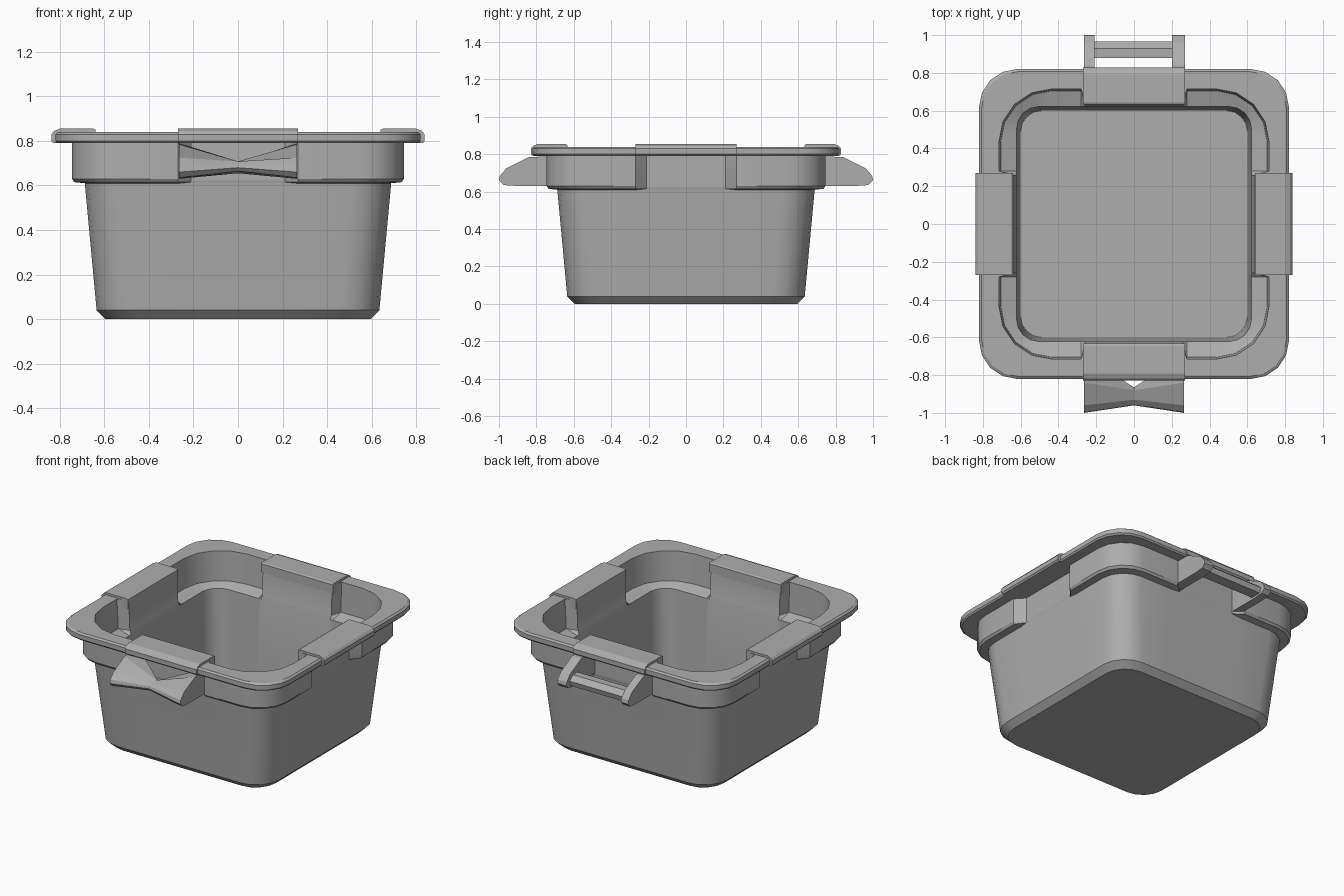
import bpy, bmesh, math
from mathutils import Matrix

cube = bpy.data.objects.get("Cube")
if cube:
    bpy.data.objects.remove(cube, do_unlink=True)

grey = bpy.data.materials.new("plain_grey")
grey.use_nodes = True
COLOUR = (0.42, 0.42, 0.42, 1)
grey.diffuse_color = COLOUR
grey.node_tree.nodes["Principled BSDF"].inputs["Base Color"].default_value = COLOUR


def finish(bm, name, smooth=False):
    bmesh.ops.recalc_face_normals(bm, faces=bm.faces[:])
    mesh = bpy.data.meshes.new(name)
    bm.to_mesh(mesh)
    bm.free()
    mesh.materials.append(grey)
    obj = bpy.data.objects.new(name, mesh)
    bpy.context.collection.objects.link(obj)
    if smooth:
        bpy.ops.object.select_all(action='DESELECT')
        obj.select_set(True)
        bpy.context.view_layer.objects.active = obj
        bpy.ops.object.shade_smooth_by_angle(angle=math.radians(30))
    return obj


def loft(bm, rings):
    """Skin closed rings of equal length and cap both ends."""
    vs = [[bm.verts.new(p) for p in ring] for ring in rings]
    n = len(vs[0])
    for a, b in zip(vs, vs[1:]):
        for i in range(n):
            j = (i + 1) % n
            bm.faces.new((a[i], a[j], b[j], b[i]))
    bm.faces.new(vs[0][::-1])
    bm.faces.new(vs[-1])


def ring(half, radius, z, middle=None, w_out=0.28, w_in=0.26, seg=4):
    """Rounded square whose side middles may step to another distance."""
    middle = half if middle is None else middle
    side = [(half, -w_out), (middle, -w_in), (middle, w_in), (half, w_out)]
    c = half - radius
    for k in range(seg + 1):
        a = math.pi / 2 * k / seg
        side.append((c + radius * math.cos(a), c + radius * math.sin(a)))
    pts = []
    for q in range(4):
        ca, sa = round(math.cos(q * math.pi / 2)), round(math.sin(q * math.pi / 2))
        pts += [(x * ca - y * sa, x * sa + y * ca, z) for x, y in side]
    return pts


# Tub: one closed shell from the underside, over the rim, to the inner floor
bm = bmesh.new()
loft(bm, [
    ring(0.595, 0.15, 0.0),
    ring(0.635, 0.17, 0.04),
    ring(0.688, 0.17, 0.61),
    ring(0.735, 0.20, 0.615, 0.69, 0.27, 0.21),
    ring(0.745, 0.20, 0.63, 0.69, 0.27, 0.21),
    ring(0.745, 0.20, 0.79, 0.69, 0.27, 0.21),
    ring(0.812, 0.20, 0.79),
    ring(0.820, 0.20, 0.80),
    ring(0.820, 0.20, 0.83),
    ring(0.808, 0.20, 0.84),
    ring(0.715, 0.28, 0.84, 0.64),
    ring(0.705, 0.27, 0.64, 0.632),
    ring(0.622, 0.12, 0.615),
    ring(0.600, 0.11, 0.04),
])
finish(bm, "tub_shell", True)

# Raised rim pads in the middle of each side
PAD = [(0.64, 0.79), (0.64, 0.85), (0.65, 0.855), (0.80, 0.855), (0.825, 0.845),
       (0.838, 0.83), (0.838, 0.80), (0.828, 0.79)]
for q, name in enumerate(("left", "back", "right", "front")):
    scale = 1.0 if q % 2 == 0 else 0.99
    bm = bmesh.new()
    loft(bm, [[(r * scale, t, z) for r, z in PAD] for t in (-0.27, 0.27)])
    bm.transform(Matrix.Rotation(q * math.pi / 2, 4, 'Z'))
    finish(bm, name + "_rim_pad")

# Handle cross-sections as (distance from centre, height)
ARM = [(0.69, 0.79), (0.84, 0.785), (0.96, 0.725), (0.995, 0.685),
       (1.0, 0.66), (0.975, 0.635), (0.90, 0.63), (0.69, 0.63)]
WAIST = [(0.865, 0.70), (0.88, 0.708), (0.93, 0.708), (0.955, 0.695),
         (0.96, 0.68), (0.95, 0.665), (0.92, 0.655), (0.87, 0.655)]


def section(profile, x, sign):
    return [(x, sign * r, z) for r, z in profile]


# Front handle: solid grip pinched at its centre
bm = bmesh.new()
loft(bm, [section(ARM, -0.265, -1), section(WAIST, 0, -1), section(ARM, 0.265, -1)])
finish(bm, "front_handle")

# Back handle: two arms joined by a bar
for name, outer, inner in (("right", -0.265, -0.21), ("left", 0.27, 0.20)):
    bm = bmesh.new()
    loft(bm, [section(ARM, outer, 1), section(ARM, inner, 1)])
    finish(bm, "back_handle_%s_arm" % name)
BAR = [(0.88, 0.71), (0.93, 0.71), (0.965, 0.68), (0.955, 0.645), (0.88, 0.645)]
bm = bmesh.new()
loft(bm, [section(BAR, -0.23, 1), section(BAR, 0.22, 1)])
finish(bm, "back_handle_bar")
